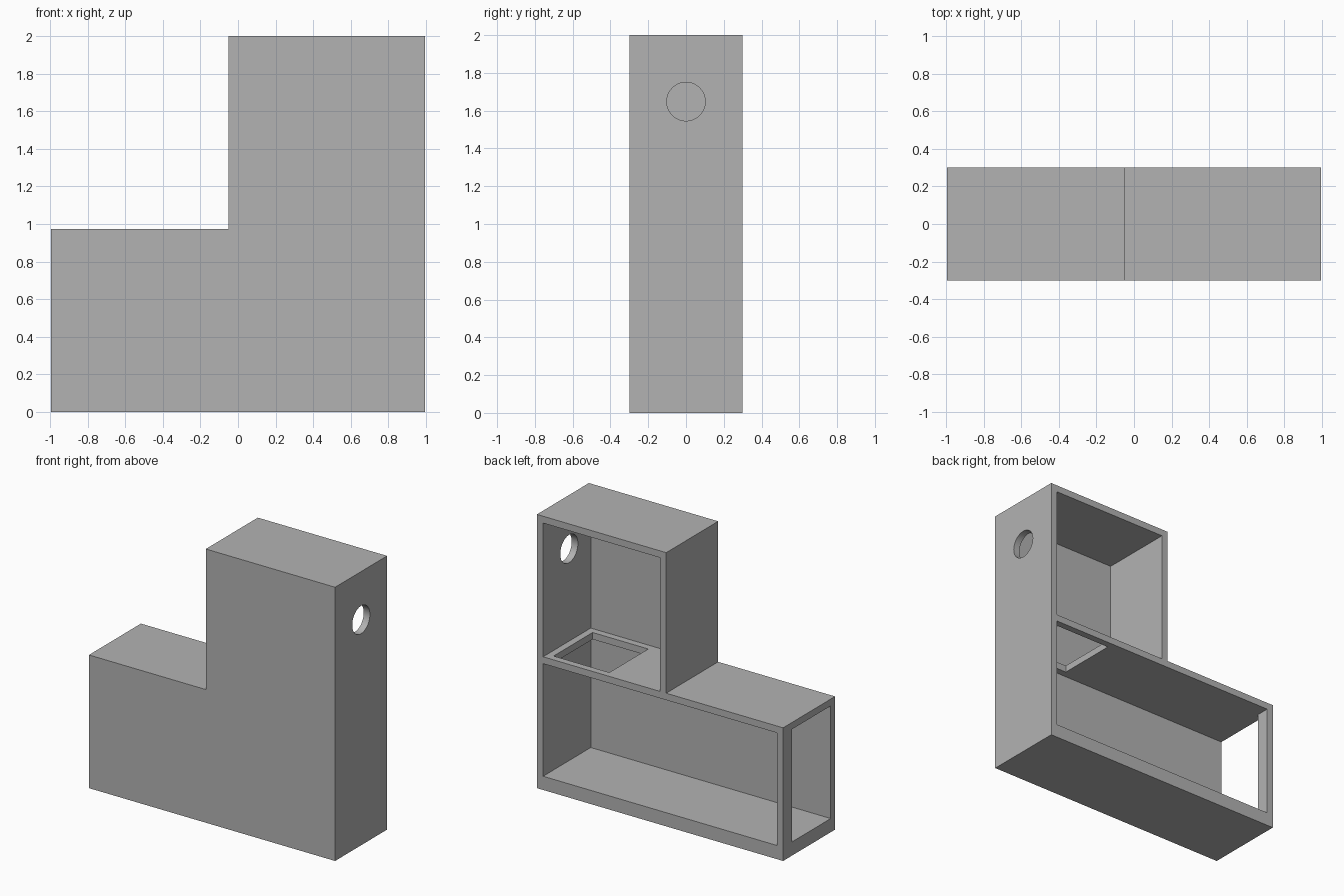
import bpy
import bmesh
from math import pi

cube = bpy.data.objects.get("Cube")
if cube:
    bpy.data.objects.remove(cube)

grey = bpy.data.materials.new("plain_grey")
grey.use_nodes = True
colour = (0.45, 0.45, 0.45, 1)
grey.diffuse_color = colour
grey.node_tree.nodes["Principled BSDF"].inputs["Base Color"].default_value = colour

WALL = 0.05
X, Y = 0.995, 0.3            # half width and half depth
STEP_X, STEP_Z, TOP = -0.05, 0.973, 2.0
FLOOR = 2 * WALL
SHELF = STEP_Z - WALL        # underside of the shelf
OUT = 0.1                    # how far cutters poke out


def add_object(name, bm):
    mesh = bpy.data.meshes.new(name)
    bmesh.ops.recalc_face_normals(bm, faces=bm.faces)
    bm.to_mesh(mesh)
    bm.free()
    mesh.materials.append(grey)
    obj = bpy.data.objects.new(name, mesh)
    bpy.context.collection.objects.link(obj)
    return obj


def box(name, xs, ys, zs):
    bm = bmesh.new()
    bmesh.ops.create_cube(bm, size=1)
    for v in bm.verts:
        for i, span in enumerate((xs, ys, zs)):
            v.co[i] = span[v.co[i] > 0]
    return add_object(name, bm)


# L-shaped cabinet body, extruded from its front outline
bm = bmesh.new()
outline = [(-X, 0), (X, 0), (X, TOP), (STEP_X, TOP), (STEP_X, STEP_Z), (-X, STEP_Z)]
face = bm.faces.new([bm.verts.new((x, -Y, z)) for x, z in outline])
extruded = bmesh.ops.extrude_face_region(bm, geom=[face])["geom"]
bmesh.ops.translate(bm, vec=(0, 2 * Y, 0),
                    verts=[g for g in extruded if isinstance(g, bmesh.types.BMVert)])
cabinet = add_object("cabinet_body", bm)

# Compartments open to the back, end opening and shelf hatch
inner = X - WALL
depth = (WALL - Y, Y + OUT)
cutters = [
    box("lower_compartment", (-inner, inner), depth, (FLOOR, SHELF)),
    box("upper_compartment", (STEP_X + WALL, inner), depth, (STEP_Z, TOP - WALL)),
    box("end_opening", (-X - OUT, OUT - X), (WALL - Y, Y - 2 * WALL), (FLOOR, SHELF)),
    box("shelf_hatch", (0.445, inner - WALL), (2 * WALL - Y, Y - WALL),
        (SHELF - OUT, STEP_Z + OUT)),
]

# Round hole through the tall side wall
bpy.ops.mesh.primitive_cylinder_add(vertices=48, radius=0.102, depth=2 * OUT,
                                    location=(X, 0, 1.648), rotation=(0, pi / 2, 0))
hole = bpy.context.object
hole.name = "round_hole"
hole.data.materials.append(grey)
cutters.append(hole)

bpy.context.view_layer.objects.active = cabinet
for cutter in cutters:
    mod = cabinet.modifiers.new(cutter.name, "BOOLEAN")
    mod.operation = "DIFFERENCE"
    mod.solver = "EXACT"
    mod.object = cutter
    bpy.ops.object.modifier_apply(modifier=mod.name)
    bpy.data.objects.remove(cutter)

# Smooth the hole rim while keeping the box edges crisp
bpy.ops.object.select_all(action="DESELECT")
cabinet.select_set(True)
bpy.ops.object.shade_smooth_by_angle(angle=pi / 6)
